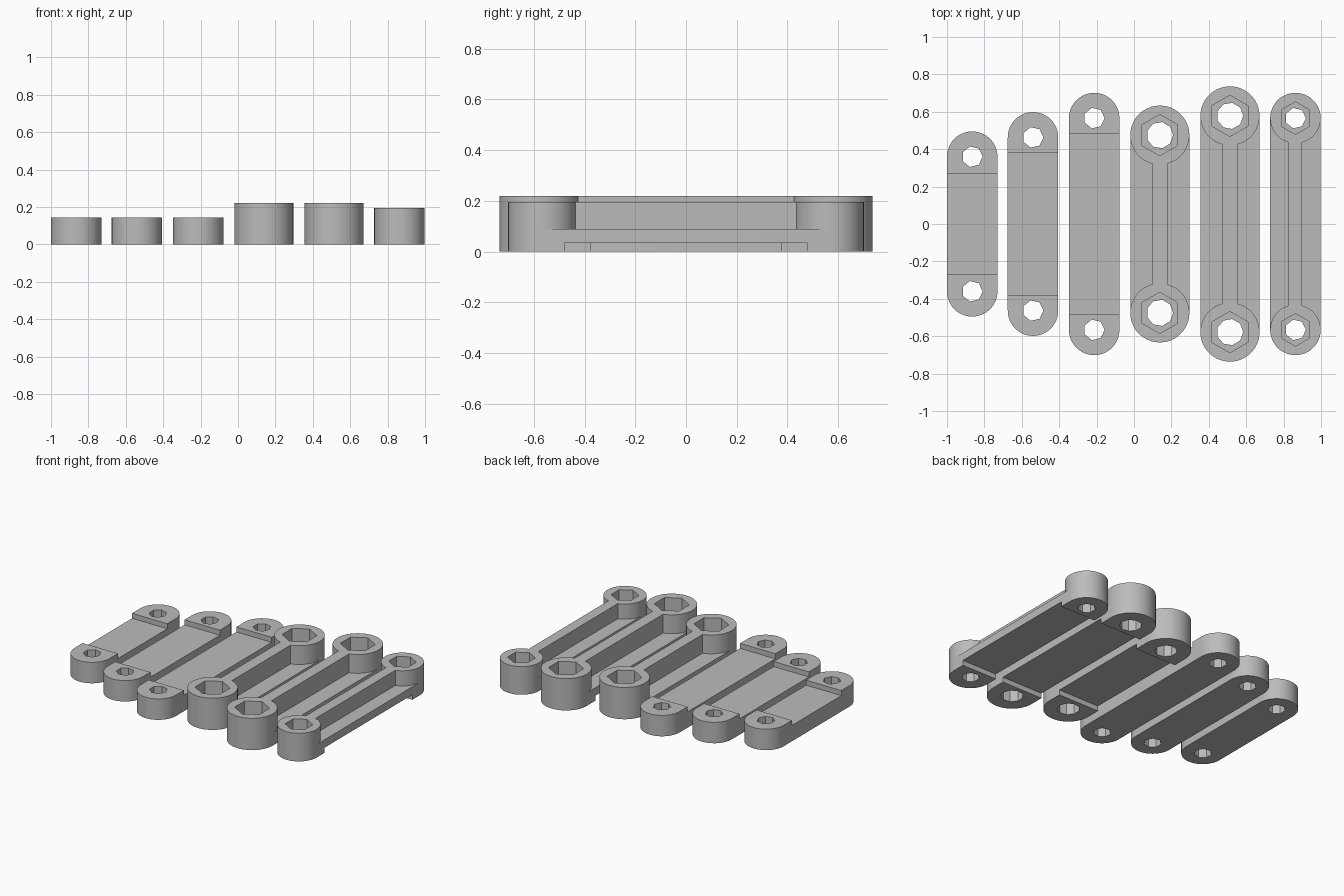
import bpy
import bmesh
from math import sin, cos, pi, asin

cube = bpy.data.objects.get("Cube")
if cube:
    bpy.data.objects.remove(cube, do_unlink=True)

grey = bpy.data.materials.new("plain grey")
grey.use_nodes = True
colour = (0.5, 0.5, 0.5, 1)
grey.diffuse_color = colour
grey.node_tree.nodes["Principled BSDF"].inputs["Base Color"].default_value = colour

SEGMENTS = 32      # per half circle
STEP = 0.035       # depth of the central clearance
PLATE_TOP = 0.09   # top of the flange beside each rib


def prism(name, outline, z0, z1, x=0):
    """Extrude a counter-clockwise outline from z0 to z1."""
    bm = bmesh.new()
    base = bm.faces.new([bm.verts.new((px, py, z0)) for px, py in outline])
    top = bmesh.ops.extrude_face_region(bm, geom=[base])["geom"]
    verts = [g for g in top if isinstance(g, bmesh.types.BMVert)]
    bmesh.ops.translate(bm, verts=verts, vec=(0, 0, z1 - z0))
    bmesh.ops.recalc_face_normals(bm, faces=bm.faces)
    mesh = bpy.data.meshes.new(name)
    bm.to_mesh(mesh)
    bm.free()
    obj = bpy.data.objects.new(name, mesh)
    obj.location.x = x
    bpy.context.collection.objects.link(obj)
    return obj


def polygon(sides, radius, cy, turn=0):
    return [(radius * cos(turn + 2 * pi * i / sides),
             cy + radius * sin(turn + 2 * pi * i / sides)) for i in range(sides)]


def arc(radius, cy, start, end):
    return [(radius * cos(start + (end - start) * i / SEGMENTS),
             cy + radius * sin(start + (end - start) * i / SEGMENTS))
            for i in range(SEGMENTS + 1)]


def cut(obj, outline, z0, z1):
    """Subtract a prism from obj."""
    cutter = prism("cutter", outline, z0, z1, obj.location.x)
    cutter.hide_render = True
    mod = obj.modifiers.new("cut", "BOOLEAN")
    mod.operation = "DIFFERENCE"
    mod.solver = "EXACT"
    mod.object = cutter
    bpy.context.view_layer.objects.active = obj
    bpy.ops.object.modifier_apply(modifier=mod.name)
    bpy.data.objects.remove(cutter, do_unlink=True)


def bar(name, x, radius, hole_y, height, hole_sides, hole_radius):
    """Round-ended bar with a through hole at each end."""
    outline = arc(radius, hole_y, 0, pi) + arc(radius, -hole_y, pi, 2 * pi)
    obj = prism(name, outline, 0, height, x)
    for cy in (hole_y, -hole_y):
        cut(obj, polygon(hole_sides, hole_radius, cy), -0.1, height + 0.1)
    return obj


def clearance(obj, step_y, z0, z1):
    """Shallow full-width recess between the end pads."""
    cut(obj, [(-1, -step_y), (1, -step_y), (1, step_y), (-1, step_y)], z0, z1)


def finish(obj):
    obj.data.materials.clear()
    obj.data.materials.append(grey)
    bpy.ops.object.select_all(action="DESELECT")
    obj.select_set(True)
    bpy.context.view_layer.objects.active = obj
    bpy.ops.object.shade_smooth_by_angle(angle=pi / 6)


# Lower clamp bars: raised pads at both ends
LOW = 0.145
for name, x, hole_y, step_y in (("short_lower_bar", -0.865, 0.36, 0.27),
                                ("medium_lower_bar", -0.54, 0.463, 0.38),
                                ("long_lower_bar", -0.213, 0.566, 0.48)):
    obj = bar(name, x, 0.135, hole_y, LOW, 7, 0.056)
    clearance(obj, step_y, LOW - STEP, LOW + 0.1)
    finish(obj)

# Upper clamp bars: nut bosses joined by a central rib over a flange
for name, x, r, hole_y, step_y, height, rib, sides, hole_r, nut_r in (
        ("medium_upper_bar", 0.138, 0.158, 0.475, 0.375, 0.22, 0.04, 9, 0.071, 0.11),
        ("long_upper_bar", 0.513, 0.158, 0.578, 0.48, 0.22, 0.04, 9, 0.071, 0.11),
        ("narrow_upper_bar", 0.863, 0.135, 0.566, 0.48, 0.195, 0.036, 7, 0.056, 0.087)):
    obj = bar(name, x, r, hole_y, height, sides, hole_r)
    # Hexagonal nut pockets
    for cy in (hole_y, -hole_y):
        cut(obj, polygon(6, nut_r, cy, pi / 6), PLATE_TOP, height + 0.1)
    # Side channels that leave the rib and the round bosses standing
    a = asin(rib / r)
    side = (arc(r, -hole_y, 0, pi / 2 - a) + arc(r, hole_y, a - pi / 2, 0)
            + [(r + 0.1, hole_y), (r + 0.1, -hole_y)])
    cut(obj, side, PLATE_TOP, height + 0.1)
    cut(obj, [(-px, py) for px, py in side], PLATE_TOP, height + 0.1)
    clearance(obj, step_y, -0.1, STEP)
    finish(obj)
